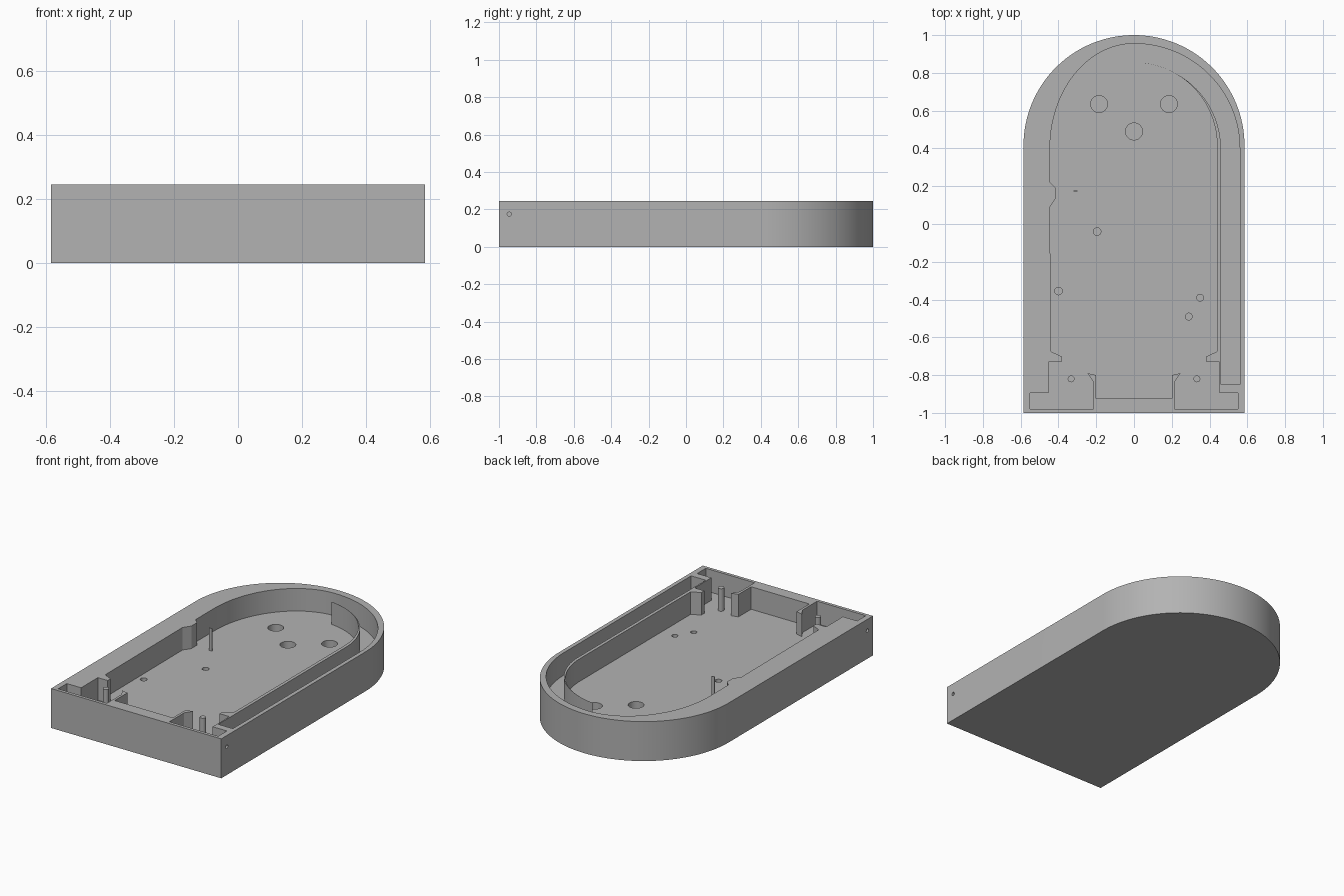
import bpy, bmesh
from math import sin, cos, pi, radians

if "Cube" in bpy.data.objects:
    bpy.data.objects.remove(bpy.data.objects["Cube"])

HEIGHT, FLOOR = 0.245, 0.105

grey = bpy.data.materials.new("light grey plastic")
grey.use_nodes = True
grey.diffuse_color = (0.45, 0.45, 0.45, 1)
grey.node_tree.nodes["Principled BSDF"].inputs["Base Color"].default_value = grey.diffuse_color


def arc(cx, cy, rx, ry, start, end, steps=32):
    angles = [radians(start + (end - start) * i / steps) for i in range(steps + 1)]
    return [(cx + rx * cos(a), cy + ry * sin(a)) for a in angles]


def prism(name, outline, bottom, top):
    """Extrude a flat outline into an upright solid."""
    bm = bmesh.new()
    face = bm.faces.new([bm.verts.new((x, y, bottom)) for x, y in outline])
    grown = bmesh.ops.extrude_face_region(bm, geom=[face])["geom"]
    bmesh.ops.translate(bm, vec=(0, 0, top - bottom),
                        verts=[v for v in grown if isinstance(v, bmesh.types.BMVert)])
    bmesh.ops.recalc_face_normals(bm, faces=bm.faces)
    mesh = bpy.data.meshes.new(name)
    bm.to_mesh(mesh)
    bm.free()
    mesh.materials.append(grey)
    obj = bpy.data.objects.new(name, mesh)
    bpy.context.scene.collection.objects.link(obj)
    return obj


def round_bar(name, x, y, radius, bottom, top):
    return prism(name, arc(x, y, radius, radius, 0, 360 - 360 / 24, 23), bottom, top)


def cut(target, cutter):
    mod = target.modifiers.new(cutter.name, 'BOOLEAN')
    mod.operation = 'DIFFERENCE'
    mod.solver = 'EXACT'
    mod.object = cutter
    bpy.context.view_layer.objects.active = target
    bpy.ops.object.modifier_apply(modifier=mod.name)
    bpy.data.objects.remove(cutter)


# Outer tray: straight front, round back
body = prism("tray_body", [(-0.585, -1), (0.585, -1)]
             + arc(0, 0.415, 0.585, 0.585, 0, 180, 64), 0, HEIGHT)

# Front pocket edge for one side, from the middle outwards
pocket = [(0.2, -0.925), (0.2, -0.8), (0.245, -0.79), (0.215, -0.835),
          (0.215, -0.98), (0.55, -0.98), (0.55, -0.895), (0.452, -0.895),
          (0.452, -0.73), (0.385, -0.73), (0.385, -0.7), (0.44, -0.675)]

# Lane divider that thins to a point, standing between field and side lane
lane_inner = arc(0, 0.415, 0.44, 0.44, 0, 84)
lane_outer = []
for i, (x, y) in enumerate(lane_inner):
    grow = 1 + 0.045 * max(0.03, 1 - i / 24)
    lane_outer.append((x * grow, 0.415 + (y - 0.415) * grow))

cavity = (pocket + lane_inner + lane_outer[::-1]
          + [(0.46, -0.85), (0.56, -0.85)]
          + arc(0, 0.4, 0.56, 0.555, 0, 90)
          + arc(0, 0.4, 0.445, 0.555, 90, 180)[1:]
          # small bump on the straight wall
          + [(-0.445, 0.22), (-0.415, 0.19), (-0.415, 0.135), (-0.445, 0.09)]
          + [(-x, y) for x, y in reversed(pocket)])
cut(body, prism("cavity_cutter", cavity, FLOOR, HEIGHT + 0.1))

# Round recesses in the floor
for x, y, r in [(-0.185, 0.635, 0.045), (0.185, 0.635, 0.045), (0, 0.49, 0.045),
                (-0.195, -0.04, 0.02), (-0.4, -0.355, 0.02),
                (0.35, -0.39, 0.018), (0.29, -0.49, 0.018)]:
    cut(body, round_bar("recess_cutter", x, y, r, FLOOR - 0.06, FLOOR + 0.02))

# Pin holes through both side walls into the front pockets
for side in (-1, 1):
    pin = round_bar("pin_hole_cutter", 0, 0, 0.011, -0.03, 0.03)
    pin.rotation_euler = (0, pi / 2, 0)
    pin.location = (side * 0.57, -0.945, 0.175)
    bpy.context.view_layer.update()
    cut(body, pin)

# Pivot posts and the thin upright tab
posts = [round_bar(f"{name}_pivot_post", x, -0.82, 0.018, FLOOR - 0.01, HEIGHT)
         for name, x in (("right", -0.333), ("left", 0.333))]
prism("thin_tab", [(-0.32, 0.173), (-0.3, 0.173), (-0.3, 0.178), (-0.32, 0.178)],
      FLOOR - 0.01, HEIGHT)

# Smooth curved walls, keep corners crisp
bpy.ops.object.select_all(action='DESELECT')
for obj in [body] + posts:
    obj.select_set(True)
bpy.context.view_layer.objects.active = body
bpy.ops.object.shade_smooth_by_angle(angle=radians(30))
